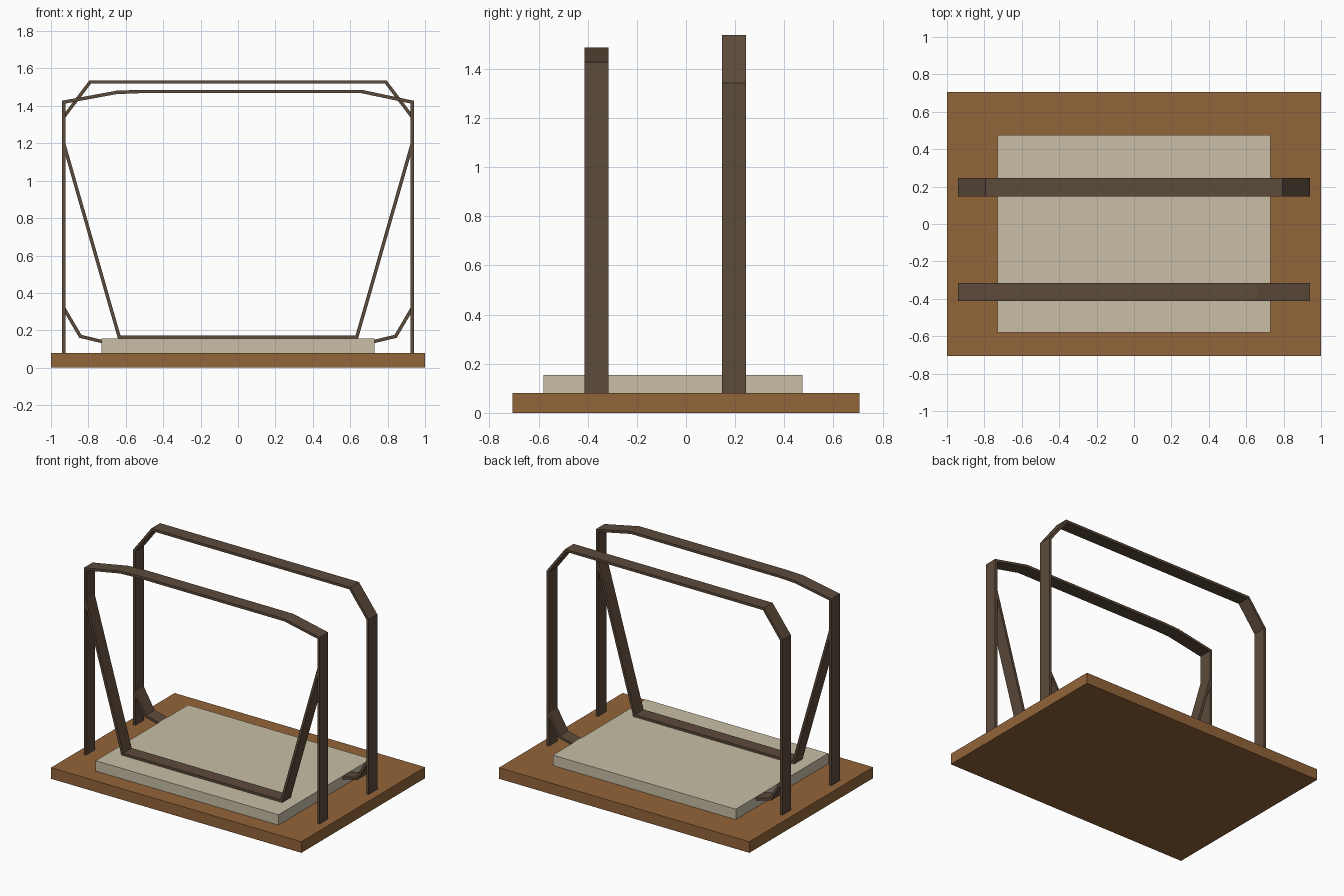
import bpy
import bmesh
from mathutils import Vector

cube = bpy.data.objects.get("Cube")
if cube:
    bpy.data.objects.remove(cube, do_unlink=True)


def make_material(name, color):
    mat = bpy.data.materials.new(name)
    mat.use_nodes = True
    mat.diffuse_color = (*color, 1)
    mat.node_tree.nodes["Principled BSDF"].inputs["Base Color"].default_value = (*color, 1)
    return mat


wood = make_material("warm wood", (0.29, 0.128, 0.042))
cream = make_material("cream pad", (0.58, 0.52, 0.385))
bronze = make_material("dark bronze", (0.107, 0.069, 0.043))


def finish(name, bm, mat):
    bmesh.ops.recalc_face_normals(bm, faces=bm.faces)
    mesh = bpy.data.meshes.new(name)
    bm.to_mesh(mesh)
    bm.free()
    mesh.materials.append(mat)
    obj = bpy.data.objects.new(name, mesh)
    bpy.context.collection.objects.link(obj)
    return obj


def box(name, low, high, mat):
    bm = bmesh.new()
    bmesh.ops.create_cube(bm, size=1)
    for v in bm.verts:
        v.co = [(a + b) / 2 + c * (b - a) for a, b, c in zip(low, high, v.co)]
    return finish(name, bm, mat)


def flat_bar(name, path, y_range, mat, thickness=0.018):
    """Flat strip bent along an x-z path with mitred corners."""
    pts = [Vector(p) for p in path]
    dirs = [(b - a).normalized() for a, b in zip(pts, pts[1:])]
    bm = bmesh.new()
    rings = []
    for i, p in enumerate(pts):
        before, after = dirs[max(i - 1, 0)], dirs[min(i, len(dirs) - 1)]
        n1, n2 = Vector((-before.y, before.x)), Vector((-after.y, after.x))
        mitre = (n1 + n2) / (1 + n1.dot(n2)) * thickness / 2
        a, b = p + mitre, p - mitre
        rings.append([bm.verts.new((q.x, y, q.y)) for q, y in
                      ((a, y_range[0]), (b, y_range[0]), (b, y_range[1]), (a, y_range[1]))])
    for r, s in zip(rings, rings[1:]):
        for k in range(4):
            m = (k + 1) % 4
            bm.faces.new((r[k], r[m], s[m], s[k]))
    bm.faces.new(rings[0])
    bm.faces.new(rings[-1])
    return finish(name, bm, mat)


def mirrored(half):
    """Complete a left-right symmetric path."""
    return half + [(-x, z) for x, z in reversed(half)]


# Base board and pad
box("base_board", (-1, -0.705, 0), (1, 0.705, 0.08), wood)
box("pad", (-0.73, -0.58, 0.08), (0.73, 0.475, 0.155), cream)

# Front frame: posts with a shallow arched top, and a hanging cradle
front, rear = (-0.413, -0.315), (0.147, 0.245)
post = 0.932
flat_bar("front_frame", [(-post, 0.08), (-post, 1.42), (-0.65, 1.472), (-0.52, 1.477),
                         (0.66, 1.477), (post, 1.42), (post, 0.08)], front, bronze)
flat_bar("front_cradle", mirrored([(-post, 1.2), (-0.635, 0.163)]), front, bronze)

# Rear frame: posts with chamfered top, and a low cradle running under the pad top
flat_bar("rear_frame", mirrored([(-post, 0.08), (-post, 1.34), (-0.79, 1.528)]), rear, bronze)
flat_bar("rear_cradle", mirrored([(-post, 0.32), (-0.843, 0.168), (-0.735, 0.142),
                                  (-0.6, 0.137)]), rear, bronze)
